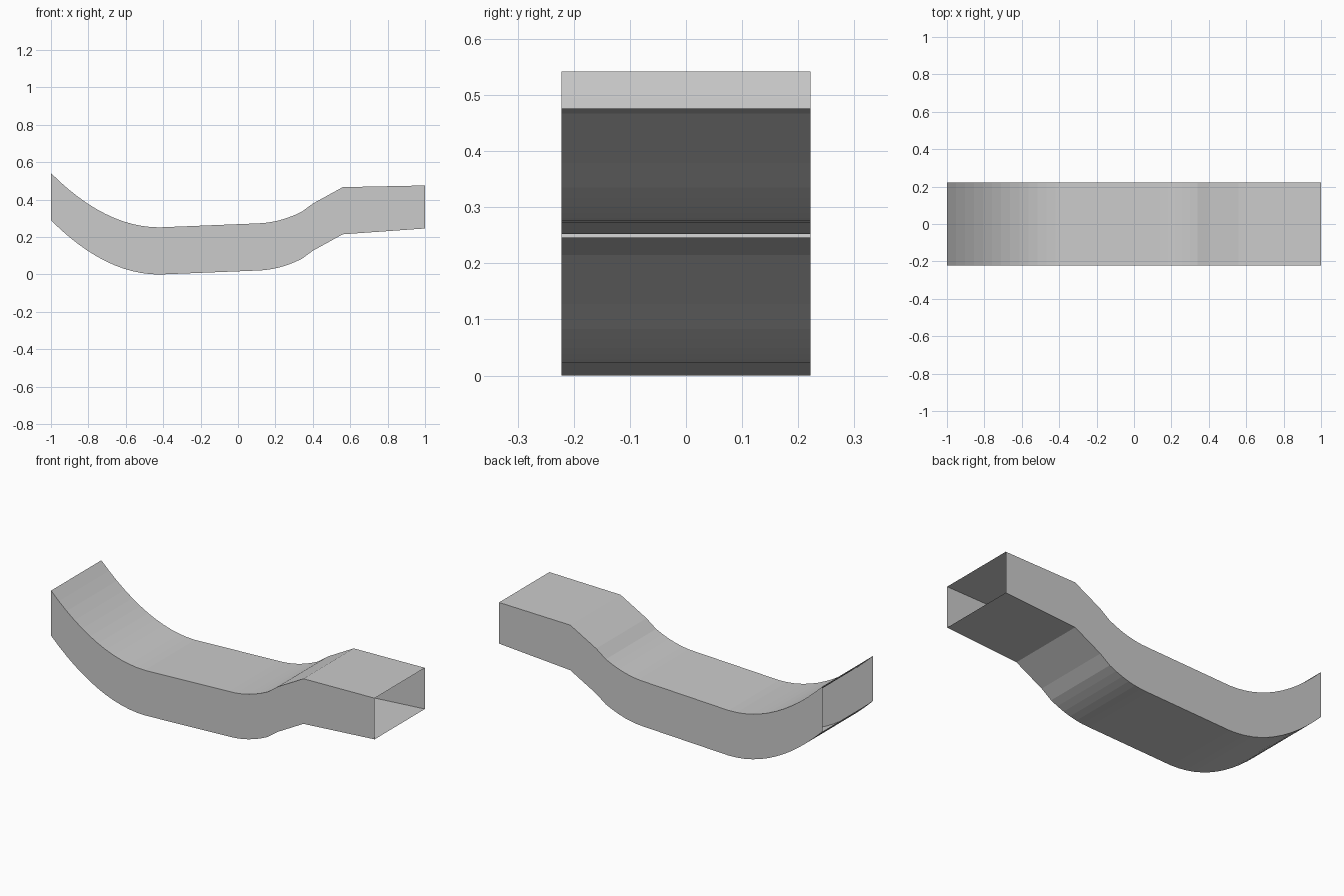
import bpy, bmesh

if "Cube" in bpy.data.objects:
    bpy.data.objects.remove(bpy.data.objects["Cube"])

HALF_W = 0.222   # half width in y
DEPTH = 0.252    # height of the channel

# Bottom line: steep entry curve, long straight run, rising curve, kink, outlet
path = []
for i in range(13):
    t = i / 12
    path.append((-1 + 0.58 * t, 0.29 * (1 - t) ** 2))
path.append((0.0, 0.017))
for i in range(7):
    t = i / 6
    path.append((0.1 + 0.24 * t, 0.021 + 0.004 * t + 0.058 * t ** 2))
path += [(0.4, 0.127), (0.56, 0.215), (1.0, 0.246)]

# Rectangular rings along the path, joined into a thin duct open at both ends
bm = bmesh.new()
rings = []
for x, z in path:
    top = 0.476 if x == 1.0 else z + DEPTH   # outlet tapers slightly
    rings.append([bm.verts.new(p) for p in (
        (x, -HALF_W, z), (x, HALF_W, z), (x, HALF_W, top), (x, -HALF_W, top))])
for a, b in zip(rings, rings[1:]):
    for k in range(4):
        n = (k + 1) % 4
        bm.faces.new((a[k], a[n], b[n], b[k]))
bmesh.ops.recalc_face_normals(bm, faces=bm.faces)

mesh = bpy.data.meshes.new("curved_duct")
bm.to_mesh(mesh)
bm.free()
duct = bpy.data.objects.new("curved_duct", mesh)
bpy.context.collection.objects.link(duct)
